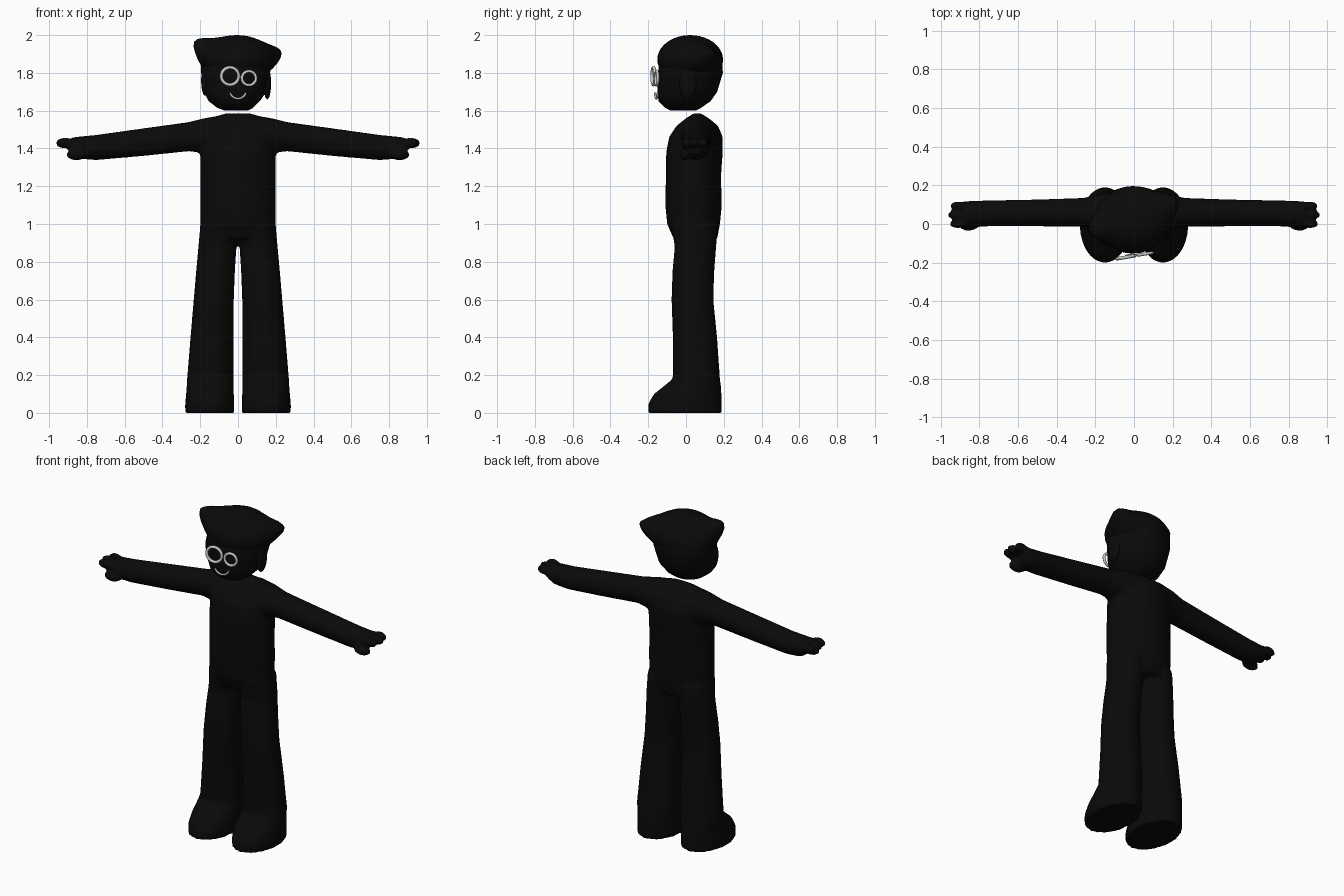
import bpy, bmesh, math
from mathutils import Vector, Matrix

cube = bpy.data.objects.get("Cube")
if cube:
    bpy.data.objects.remove(cube, do_unlink=True)


def material(name, colour):
    m = bpy.data.materials.new(name)
    m.use_nodes = True
    m.diffuse_color = (*colour, 1)
    m.node_tree.nodes["Principled BSDF"].inputs["Base Color"].default_value = (*colour, 1)
    return m


BLACK = material("near black", (0.003, 0.003, 0.003))
GREY = material("light grey", (0.6, 0.6, 0.57))


def finish(bm, name, mat, matrix=None):
    bmesh.ops.recalc_face_normals(bm, faces=bm.faces)
    mesh = bpy.data.meshes.new(name)
    bm.to_mesh(mesh)
    bm.free()
    if matrix:
        mesh.transform(matrix)
    mesh.materials.append(mat)
    mesh.shade_smooth()
    ob = bpy.data.objects.new(name, mesh)
    bpy.context.collection.objects.link(ob)
    return ob


def loft(bm, rings, axis="z", side=1, n=28):
    """Closed tube; each ring is (position along axis, a0, a1, b0, b1) extents."""
    loops = []
    for p, a0, a1, b0, b1 in rings:
        loop = []
        for i in range(n):
            t = math.tau * i / n
            a = (a0 + a1) / 2 + (a1 - a0) / 2 * math.cos(t)
            b = (b0 + b1) / 2 + (b1 - b0) / 2 * math.sin(t)
            co = (a * side, b, p) if axis == "z" else (p * side, a, b)
            loop.append(bm.verts.new(co))
        loops.append(loop)
    for low, high in zip(loops, loops[1:]):
        for i in range(n):
            j = (i + 1) % n
            bm.faces.new((low[i], low[j], high[j], high[i]))
    bm.faces.new(loops[0][::-1])
    bm.faces.new(loops[-1])


def ball(bm, centre, size):
    m = Matrix.Translation(centre) @ Matrix.Diagonal((*size, 1))
    return bmesh.ops.create_uvsphere(bm, u_segments=32, v_segments=20, radius=1, matrix=m)["verts"]


# Body: torso, legs with feet, arms and hands fused into one soft skin
bm = bmesh.new()
loft(bm, [(0.92, -0.2, 0.2, -0.065, 0.165), (1.0, -0.2, 0.2, -0.1, 0.18),
          (1.1, -0.2, 0.2, -0.11, 0.19), (1.25, -0.2, 0.2, -0.107, 0.185),
          (1.38, -0.2, 0.2, -0.105, 0.195), (1.46, -0.2, 0.2, -0.09, 0.195),
          (1.52, -0.19, 0.19, -0.05, 0.17), (1.56, -0.15, 0.15, 0, 0.12),
          (1.585, -0.07, 0.07, 0.04, 0.08)])
for s in (-1, 1):
    loft(bm, [(0, 0.02, 0.28, -0.2, 0.19), (0.05, 0.02, 0.28, -0.2, 0.19),
              (0.1, 0.022, 0.275, -0.17, 0.188), (0.14, 0.023, 0.272, -0.12, 0.186),
              (0.18, 0.023, 0.27, -0.07, 0.18), (0.4, 0.024, 0.252, -0.07, 0.165),
              (0.6, 0.022, 0.235, -0.077, 0.145), (0.75, 0.016, 0.222, -0.072, 0.15),
              (0.88, 0.008, 0.21, -0.06, 0.16), (1.0, -0.02, 0.2, -0.08, 0.17)], side=s)
    loft(bm, [(0.08, -0.04, 0.17, 1.33, 1.578), (0.18, -0.03, 0.155, 1.375, 1.56),
              (0.26, -0.015, 0.135, 1.385, 1.54), (0.5, -0.012, 0.127, 1.36, 1.507),
              (0.75, -0.012, 0.122, 1.338, 1.472), (0.84, -0.018, 0.12, 1.345, 1.463),
              (0.88, -0.012, 0.118, 1.375, 1.458)], "x", s)
    for y, reach in ((0.0, 0.91), (0.047, 0.92), (0.095, 0.905)):
        ball(bm, (s * reach, y, 1.428), (0.046, 0.022, 0.029))
    ball(bm, (s * 0.855, -0.005, 1.367), (0.055, 0.03, 0.03))
body = finish(bm, "body", BLACK)
fuse = body.modifiers.new("fuse", "REMESH")
fuse.mode = "VOXEL"
fuse.voxel_size = 0.011
fuse.use_smooth_shade = True
soften = body.modifiers.new("soften", "SMOOTH")
soften.factor = 0.5
soften.iterations = 4

# Head, rounded towards the chin
bm = bmesh.new()
loft(bm, [(1.6, -0.07, 0.05, -0.08, 0.05), (1.615, -0.11, 0.08, -0.11, 0.08),
          (1.65, -0.155, 0.115, -0.145, 0.13), (1.7, -0.18, 0.15, -0.152, 0.165),
          (1.8, -0.195, 0.17, -0.146, 0.195), (1.9, -0.2, 0.18, -0.14, 0.19),
          (1.95, -0.16, 0.14, -0.1, 0.14)])
ball(bm, (0.155, 0.01, 1.745), (0.02, 0.045, 0.085))
ball(bm, (-0.175, -0.015, 1.76), (0.02, 0.045, 0.08))
finish(bm, "head", BLACK)

# Hair: a cap drawn out into one swept point on each side
bm = bmesh.new()
verts = ball(bm, (-0.005, 0.022, 1.87), (0.19, 0.174, 0.13))
tips = [(Vector((-0.185, -0.01, 1.91)), Vector((-0.05, -0.03, 0.055))),
        (Vector((0.175, 0.09, 1.87)), Vector((0.06, 0.04, 0.035)))]
for v in verts:
    start = v.co.copy()
    for centre, pull in tips:
        v.co += pull * math.exp(-((start - centre).length / 0.075) ** 2)
finish(bm, "hair", BLACK)


# Wire parts of the face, turned with the head
def wire(name, points, radius, closed=False):
    curve = bpy.data.curves.new(name, "CURVE")
    curve.dimensions = "3D"
    curve.bevel_depth = radius
    curve.bevel_resolution = 2
    curve.use_fill_caps = True
    spline = curve.splines.new("POLY")
    spline.points.add(len(points) - 1)
    for p, co in zip(spline.points, points):
        p.co = (*co, 1)
    spline.use_cyclic_u = closed
    curve.materials.append(GREY)
    ob = bpy.data.objects.new(name, curve)
    bpy.context.collection.objects.link(ob)


def arc(x, y, z, r, start, end, n):
    steps = [math.radians(start + (end - start) * i / n) for i in range(n + 1)]
    return [(x + r * math.cos(a), y + 0.17 * r * math.cos(a), z + r * math.sin(a)) for a in steps]


wire("right_eyeglass_rim", arc(-0.042, -0.172, 1.783, 0.046, 0, 345, 23), 0.009, True)
wire("left_eyeglass_rim", arc(0.058, -0.155, 1.772, 0.037, 0, 345, 23), 0.008, True)
wire("smile", arc(0, -0.157, 1.708, 0.044, 198, 342, 14), 0.006)
